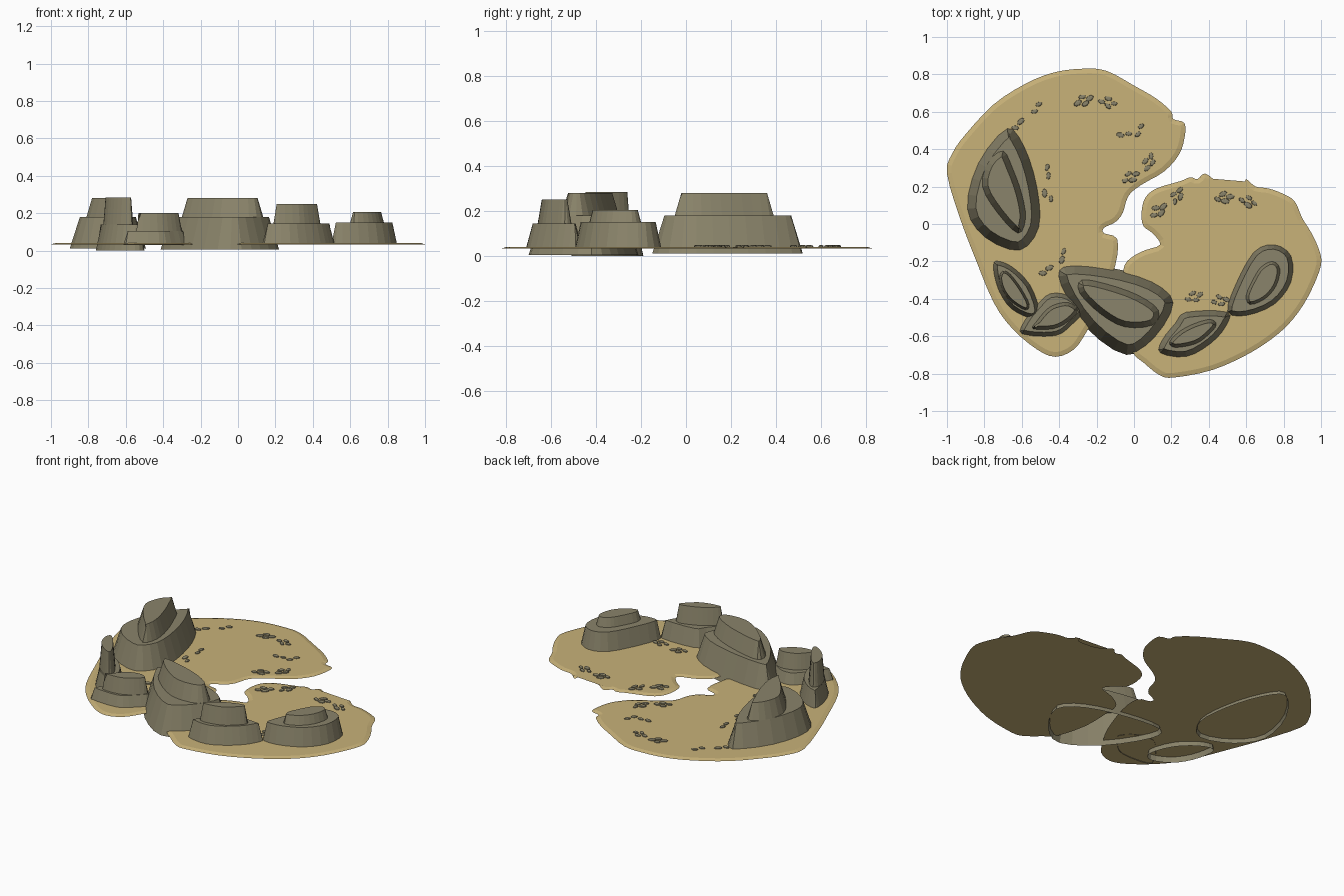
import bpy
import bmesh
import math
import random
from mathutils import Vector

cube = bpy.data.objects.get("Cube")
if cube:
    bpy.data.objects.remove(cube, do_unlink=True)

random.seed(4)


def make_material(name, colour):
    mat = bpy.data.materials.new(name)
    mat.use_nodes = True
    mat.diffuse_color = colour
    shader = next(n for n in mat.node_tree.nodes if n.type == 'BSDF_PRINCIPLED')
    shader.inputs["Base Color"].default_value = colour
    shader.inputs["Roughness"].default_value = 0.9
    return mat


sand = make_material("sand", (0.58, 0.445, 0.19, 1))
stone = make_material("olive stone", (0.255, 0.23, 0.145, 1))


def smooth_outline(points, steps):
    """Closed Catmull-Rom curve through clockwise points given in hundredths."""
    pts = [Vector(p) / 100 for p in points]
    count = len(pts)
    result = []
    for i in range(count):
        a, b, c, d = (pts[(i + k - 1) % count] for k in range(4))
        for s in range(steps):
            t = s / steps
            result.append(b + (c - a) * t / 2
                          + (a - b * 2.5 + c * 2 - d / 2) * t ** 2
                          + (b * 3 - a - c * 3 + d) * t ** 3 / 2)
    return result


def inset(outline, width):
    """Move every point of a clockwise outline inward."""
    result = []
    count = len(outline)
    for i, p in enumerate(outline):
        along = (outline[(i + 1) % count] - outline[i - 1]).normalized()
        result.append(p + Vector((along.y, -along.x)) * width)
    return result


def add_loft(bm, rings, close_bottom):
    """Skin a stack of (outline, height) rings and cap the top."""
    loops = [[bm.verts.new((p.x, p.y, z)) for p in ring] for ring, z in rings]
    for low, high in zip(loops, loops[1:]):
        for i in range(len(low)):
            j = (i + 1) % len(low)
            bm.faces.new((low[j], low[i], high[i], high[j]))
    bm.faces.new(list(reversed(loops[-1])))
    if close_bottom:
        bm.faces.new(loops[0])


def finish(bm, name, material):
    mesh = bpy.data.meshes.new(name)
    bm.to_mesh(mesh)
    bm.free()
    mesh.materials.append(material)
    obj = bpy.data.objects.new(name, mesh)
    bpy.context.collection.objects.link(obj)
    return obj


def add_sheet(name, points):
    """Thin sand sheet with a sloping rim."""
    edge = smooth_outline(points, 3)
    bm = bmesh.new()
    add_loft(bm, [(edge, 0.033), (inset(edge, 0.025), 0.04)], True)
    finish(bm, name, sand)


def add_rock(name, heights, slopes, base, crown):
    """Two-step rock, open underneath."""
    bottom, ledge, top = heights
    foot = smooth_outline(base, 3)
    neck = smooth_outline(crown, 3)
    bm = bmesh.new()
    add_loft(bm, [(foot, bottom), (inset(foot, slopes[0]), ledge),
                  (neck, ledge), (inset(neck, slopes[1]), top)], False)
    finish(bm, name, stone)


# Sand sheets
add_sheet("sand_right", [
    (-28, 83), (-15, 82), (0, 74), (12, 67), (20, 60), (21, 56), (27, 54),
    (27, 46), (24, 37), (16, 28), (4, 21), (-3, 15), (-6, 6), (-10, 1),
    (-16, -2), (-16, -5), (-9, -8), (-10, -22), (-18, -45), (-25, -57),
    (-32, -67), (-42, -71), (-52, -67), (-65, -56), (-75, -42), (-85, -18),
    (-93, 3), (-100, 27), (-97, 38), (-90, 48), (-75, 64), (-58, 75), (-43, 81)])
add_sheet("sand_left", [
    (38, 27), (46, 22), (58, 21), (60, 24), (65, 20), (72, 19), (80, 16),
    (86, 12), (90, 3), (95, -5), (99, -14), (100, -22), (95, -35), (88, -47),
    (78, -58), (62, -69), (42, -78), (22, -82), (14, -81), (5, -74), (-1, -68),
    (-6, -50), (-6, -32), (-5, -22), (0, -17), (6, -14), (14, -11), (10, -5),
    (5, -1), (4, 6), (6, 14), (12, 19), (25, 23), (30, 25), (34, 24)])

# Rocks around the rim
add_rock("tall_side_rock", (0.01, 0.18, 0.28), (0.055, 0.03),
         [(-68, 52), (-58, 42), (-51, 20), (-50, -2),
          (-61, -15), (-80, -8), (-90, 8), (-84, 33)],
         [(-70, 39), (-65, 30), (-60, 16), (-58, 3),
          (-62, -5), (-73, 6), (-81, 20), (-78, 33)])
add_rock("pillar_rock", (0, 0.14, 0.285), (0.03, 0.012),
         [(-74, -19), (-65, -22), (-55, -32), (-50, -46),
          (-55, -51), (-66, -46), (-73, -36), (-76, -24)],
         [(-70, -25), (-66, -27), (-60, -35), (-56, -43),
          (-58, -46), (-65, -42), (-70, -36), (-72, -29)])
add_rock("low_front_rock", (0.03, 0.105, 0.2), (0.025, 0.018),
         [(-45, -37), (-35, -38), (-27, -46), (-33, -54),
          (-42, -60), (-60, -59), (-59, -52), (-52, -43)],
         [(-42, -43), (-35, -42), (-30, -46), (-35, -52),
          (-43, -56), (-54, -56), (-52, -52), (-47, -46)])
add_rock("main_front_rock", (0.005, 0.18, 0.28), (0.055, 0.03),
         [(-38, -22), (-15, -23), (10, -30), (22, -42),
          (12, -61), (-4, -70), (-25, -56), (-40, -33)],
         [(-28, -30), (-15, -32), (2, -38), (13, -46),
          (10, -54), (-5, -55), (-18, -48), (-29, -37)])
add_rock("left_front_rock", (0.035, 0.145, 0.25), (0.03, 0.018),
         [(28, -47), (50, -47), (49, -55), (41, -64),
          (28, -71), (14, -69), (15, -62), (22, -53)],
         [(33, -53), (41, -51), (44, -54), (40, -59),
          (33, -64), (22, -66), (19, -63), (25, -57)])
add_rock("left_side_rock", (0.035, 0.15, 0.205), (0.025, 0.015),
         [(64, -15), (75, -11), (84, -17), (84, -31),
          (75, -43), (60, -49), (50, -47), (54, -33)],
         [(68, -23), (74, -20), (78, -24), (76, -33),
          (70, -40), (62, -43), (60, -38), (64, -29)])

# Pebble groups: centre, direction in degrees
pairs = [(-52, 62, 30), (-62, 53, 20), (-46, 28, 70), (-46, 15, 110),
         (-38, -17, 50), (-47, -25, 10), (-5, 48, 160), (3, 50, 40)]
clusters = [(-27, 66, 10), (-14, 65, -20), (8, 33, 60), (-2, 25, 20),
            (23, 15, 55), (13, 7, 30), (48, 14, 0), (61, 12, -25),
            (32, -39, 10), (46, -41, 0)]


def add_pebble(bm, centre, angle):
    along = Vector((math.cos(angle), math.sin(angle)))
    across = Vector((-along.y, along.x))
    size = random.uniform(0.8, 1.1)

    def ring(scale):
        turns = [-math.tau * i / 8 for i in range(8)]
        return [centre + (along * math.cos(t) * 0.023
                          + across * math.sin(t) * 0.014) * size * scale for t in turns]
    add_loft(bm, [(ring(1), 0.038), (ring(0.9), 0.045), (ring(0.5), 0.048)], True)


bm = bmesh.new()
for group, offsets in ((pairs, [(-0.02, -0.01), (0.02, 0.012)]),
                       (clusters, [(-0.032, -0.008), (-0.004, 0.02),
                                   (0.008, -0.018), (0.034, 0.006)])):
    for x, y, degrees in group:
        heading = math.radians(degrees)
        along = Vector((math.cos(heading), math.sin(heading)))
        across = Vector((-along.y, along.x))
        for u, v in offsets:
            spot = Vector((x, y)) / 100 + along * u + across * v
            add_pebble(bm, spot, heading + random.uniform(-0.5, 0.5))
finish(bm, "pebbles", stone)
